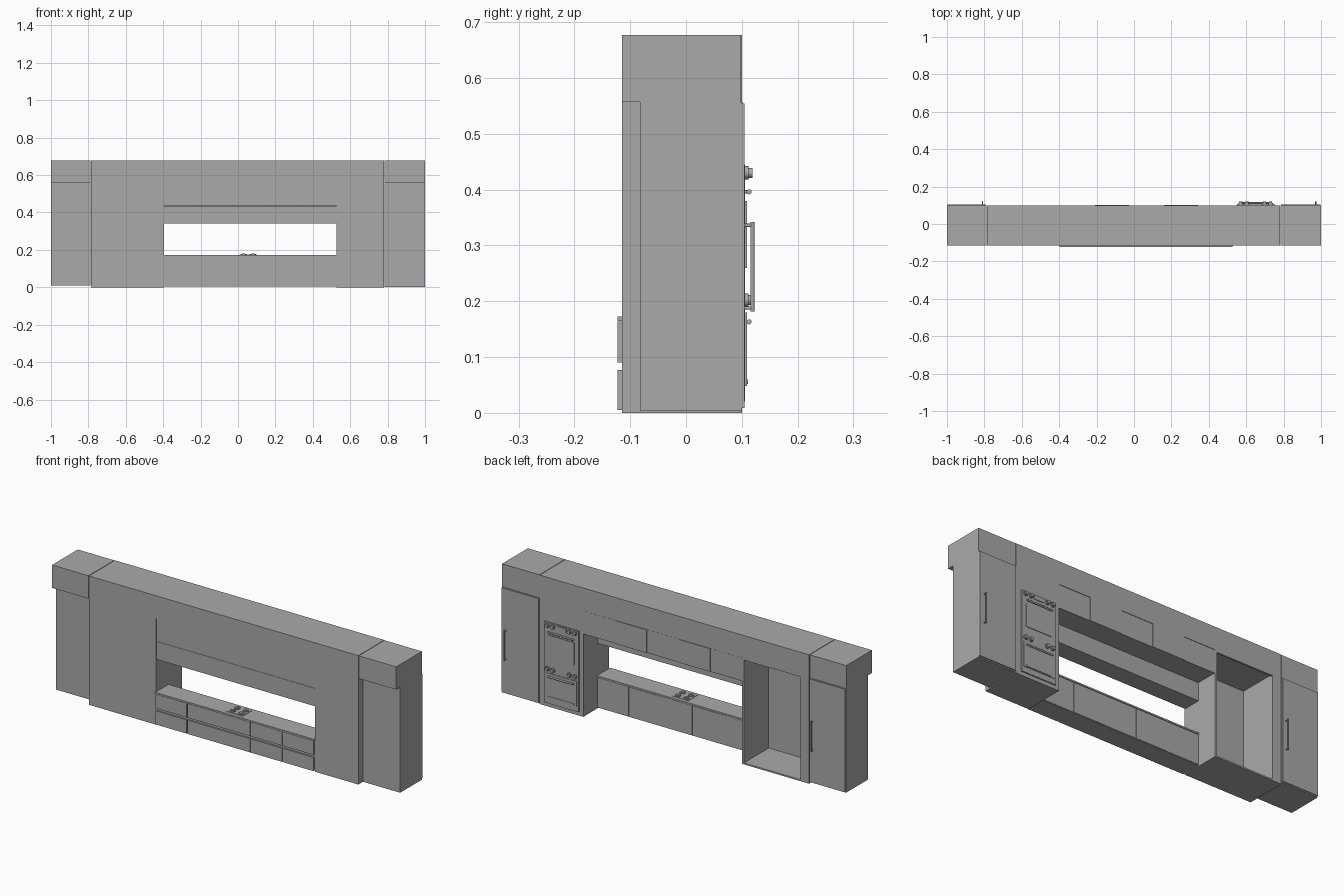
import bpy
import bmesh
from math import radians
from mathutils import Matrix, Vector

cube = bpy.data.objects.get("Cube")
if cube:
    bpy.data.objects.remove(cube, do_unlink=True)

grey = bpy.data.materials.new("plain_grey")
grey.use_nodes = True
grey.diffuse_color = (0.4, 0.4, 0.4, 1)
grey.node_tree.nodes["Principled BSDF"].inputs["Base Color"].default_value = (0.4, 0.4, 0.4, 1)


def finish(name, bm):
    mesh = bpy.data.meshes.new(name)
    bm.to_mesh(mesh)
    bm.free()
    mesh.materials.append(grey)
    obj = bpy.data.objects.new(name, mesh)
    bpy.context.collection.objects.link(obj)
    return obj


def box(name, x, y, z):
    """Box from (min, max) pairs."""
    bm = bmesh.new()
    size = [b - a for a, b in (x, y, z)]
    mid = [(a + b) / 2 for a, b in (x, y, z)]
    bmesh.ops.create_cube(bm, size=1, matrix=Matrix.Translation(mid) @ Matrix.Diagonal((*size, 1)))
    return finish(name, bm)


def cylinder(name, centre, radius, depth, axis="Z", sides=16):
    bm = bmesh.new()
    turn = {"X": Matrix.Rotation(radians(90), 4, "Y"),
            "Y": Matrix.Rotation(radians(90), 4, "X"),
            "Z": Matrix.Identity(4)}[axis]
    bmesh.ops.create_cone(bm, cap_ends=True, segments=sides, radius1=radius, radius2=radius,
                          depth=depth, matrix=Matrix.Translation(centre) @ turn)
    for face in bm.faces:
        face.smooth = len(face.verts) == 4
    for edge in bm.edges:
        edge.smooth = all(f.smooth for f in edge.link_faces)
    return finish(name, bm)


FRONT, BACK = -0.115, 0.1
LEFT, RIGHT = 0.78, -0.785        # inner sides of the end cabinets
OPEN_L, OPEN_R = 0.527, -0.395    # sides of the central opening
MID = -0.017                      # back of the counter
SOFFIT, TOP = 0.557, 0.677
WIDTH = (OPEN_L - OPEN_R) / 5

# End cabinets: a recessed body, a full-depth top box, a door and its handle
for side, a, b, base, hx in (("left", LEFT + 0.003, 1, 0.003, 0.972),
                             ("right", -1, RIGHT - 0.003, 0.01, -0.81)):
    box(side + "_cabinet", (a, b), (-0.082, BACK), (base, SOFFIT))
    box(side + "_top_box", (a, b), (FRONT, BACK - 0.002), (SOFFIT, TOP))
    box(side + "_cabinet_door", (a + 0.002, b - 0.002), (BACK, BACK + 0.005), (base + 0.006, SOFFIT - 0.003))
    cylinder(side + "_handle_bar", (hx, 0.119, 0.262), 0.0035, 0.16, sides=12)
    for z in (0.188, 0.336):
        cylinder(side + "_handle_post", (hx, 0.112, z), 0.003, 0.016, "Y", 12)

# Bridge over the middle
box("soffit", (RIGHT, LEFT), (FRONT, BACK), (SOFFIT, TOP))

# Oven tower
box("oven_tower", (OPEN_L, LEFT), (FRONT, BACK), (0, SOFFIT))
box("oven_panel", (0.55, 0.75), (BACK, 0.106), (0.02, 0.445))
box("upper_oven_window", (0.575, 0.725), (0.106, 0.109), (0.26, 0.38))
box("lower_oven_door", (0.56, 0.74), (0.106, 0.109), (0.048, 0.18))
box("oven_display", (0.62, 0.68), (0.106, 0.109), (0.42, 0.44))
box("oven_vent", (0.575, 0.725), (0.109, 0.111), (0.052, 0.06))
for z in (0.43, 0.202):
    for x in (0.57, 0.602, 0.698, 0.73):
        cylinder("oven_knob_base", (x, 0.109, z), 0.012, 0.006, "Y")
        cylinder("oven_knob", (x, 0.114, z), 0.009, 0.01, "Y")
for z in (0.396, 0.163):
    cylinder("oven_handle", (0.65, 0.113, z), 0.0045, 0.15, "X", 12)
    for x in (0.585, 0.715):
        cylinder("oven_handle_post", (x, 0.109, z), 0.003, 0.01, "Y", 8)

# Open niche, made of panels
box("niche_front", (RIGHT, OPEN_R), (FRONT, FRONT + 0.01), (0, SOFFIT))
box("niche_inner_side", (OPEN_R - 0.012, OPEN_R), (FRONT, BACK), (0, SOFFIT))
box("niche_outer_side", (RIGHT, -0.735), (FRONT, BACK), (0, SOFFIT))
box("niche_floor", (RIGHT, OPEN_R), (FRONT, BACK), (0, 0.008))
box("niche_header", (RIGHT, OPEN_R), (BACK - 0.01, BACK), (0.548, SOFFIT))

# Wall cabinets: a deep upper row and a shallow lower row
box("upper_wall_cabinet", (OPEN_R, OPEN_L), (FRONT + 0.003, BACK - 0.004), (0.437, SOFFIT))
box("lower_wall_cabinet", (OPEN_R, OPEN_L), (FRONT + 0.003, MID), (0.342, 0.436))

# Counter with its plinth and worktop
box("counter_body", (OPEN_R, OPEN_L), (FRONT, MID), (0.005, 0.165))
box("worktop", (OPEN_R - 0.004, OPEN_L), (-0.123, MID + 0.004), (0.165, 0.173))

# Doors on the back, every second one standing slightly proud
for i in range(5):
    a = OPEN_R + i * WIDTH
    proud = 0.003 * (i % 2)
    span = (a + 0.001, a + WIDTH - 0.001)
    box("wall_cabinet_door", span, (BACK - 0.004, BACK - 0.001 + proud), (0.435, SOFFIT - 0.001))
    box("counter_door", span, (MID, MID + 0.002 + proud / 3), (0.008, 0.163))

# Drawer fronts, the second column double width
for first, count in ((0, 1), (1, 2), (3, 1), (4, 1)):
    a = OPEN_R + first * WIDTH
    for z in ((0.005, 0.077), (0.09, 0.164)):
        box("drawer_front", (a + 0.002, a + count * WIDTH - 0.002), (-0.123, FRONT), z)

# Hob with four burners
box("hob_plate", (0.008, 0.102), (-0.105, -0.03), (0.173, 0.175))
for x in (0.03, 0.08):
    for y in (-0.087, -0.048):
        cylinder("burner", (x, y, 0.177), 0.015, 0.004)
        cylinder("burner_cap", (x, y, 0.18), 0.008, 0.004)
